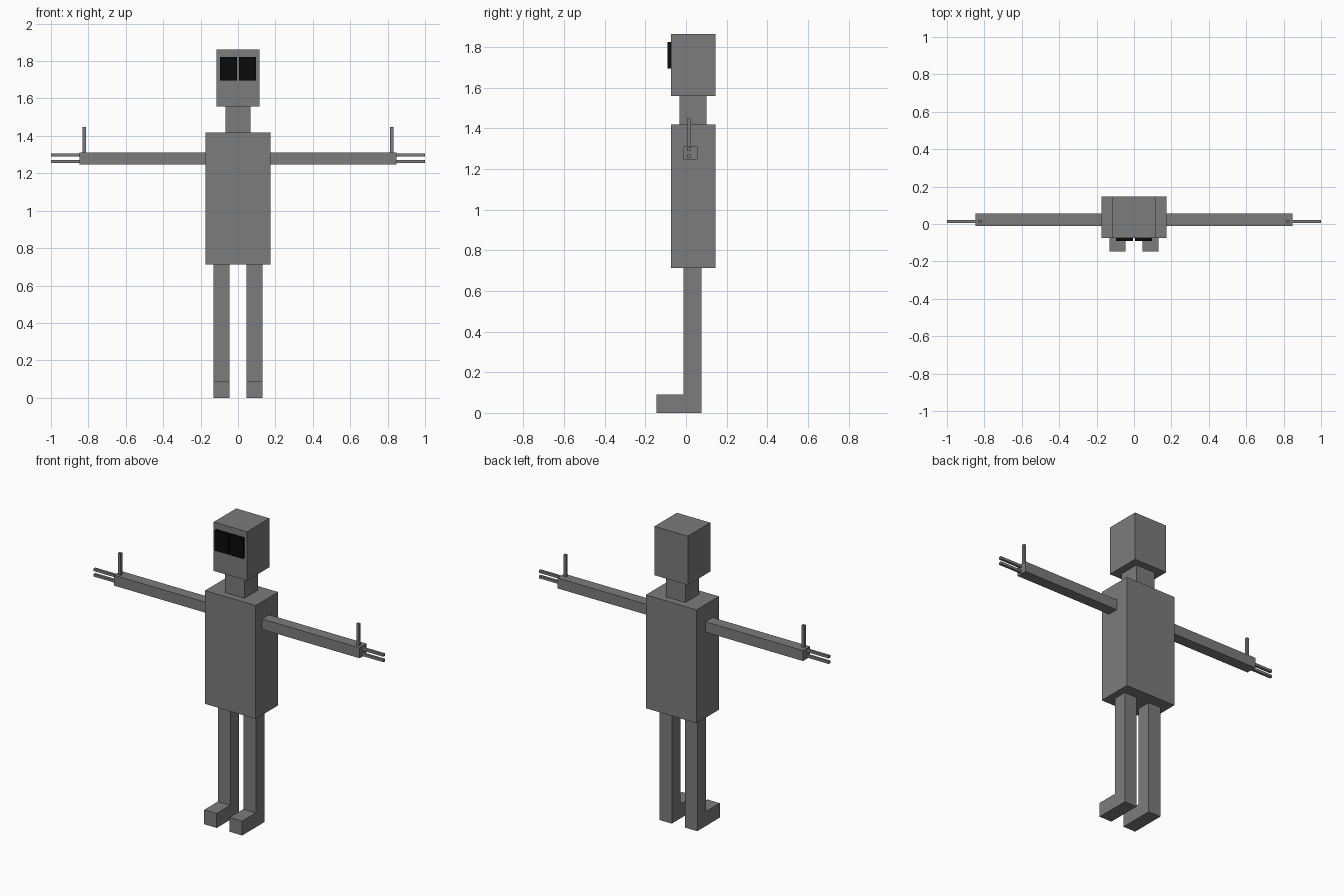
import bpy
import bmesh

if "Cube" in bpy.data.objects:
    bpy.data.objects.remove(bpy.data.objects["Cube"])


def material(name, rgb):
    m = bpy.data.materials.new(name)
    m.diffuse_color = (*rgb, 1.0)
    m.use_nodes = True
    m.node_tree.nodes["Principled BSDF"].inputs["Base Color"].default_value = m.diffuse_color
    return m


GREY = material("grey", (0.2, 0.2, 0.2))
BLACK = material("black", (0.003, 0.003, 0.003))


def extrude_x(name, profile, x0, x1, mat=GREY):
    """Extrude a (y, z) outline along x."""
    bm = bmesh.new()
    face = bm.faces.new([bm.verts.new((x0, y, z)) for y, z in profile])
    ext = bmesh.ops.extrude_face_region(bm, geom=[face])
    moved = [v for v in ext["geom"] if isinstance(v, bmesh.types.BMVert)]
    bmesh.ops.translate(bm, verts=moved, vec=(x1 - x0, 0, 0))
    bmesh.ops.recalc_face_normals(bm, faces=bm.faces)
    mesh = bpy.data.meshes.new(name)
    bm.to_mesh(mesh)
    bm.free()
    mesh.materials.append(mat)
    obj = bpy.data.objects.new(name, mesh)
    bpy.context.collection.objects.link(obj)
    return obj


def box(name, x, y, z, mat=GREY):
    profile = [(y[0], z[0]), (y[1], z[0]), (y[1], z[1]), (y[0], z[1])]
    return extrude_x(name, profile, x[0], x[1], mat)


# Body column
box("torso", (-0.175, 0.175), (-0.075, 0.146), (0.712, 1.419))
box("neck", (-0.067, 0.067), (-0.032, 0.101), (1.419, 1.558))
box("head", (-0.115, 0.115), (-0.075, 0.146), (1.558, 1.863))

# L-shaped outline of leg and foot
LEG = [(-0.146, 0), (0.076, 0), (0.076, 0.712),
       (-0.012, 0.712), (-0.012, 0.09), (-0.146, 0.09)]

for side, s in (("left", 1), ("right", -1)):
    def span(a, b):
        return tuple(sorted((s * a, s * b)))

    extrude_x(side + "_leg", LEG, *span(0.045, 0.131))
    box(side + "_eye", span(0.005, 0.097), (-0.091, -0.075), (1.695, 1.823), BLACK)
    box(side + "_arm", span(0.175, 0.848), (-0.012, 0.057), (1.246, 1.311))
    # Two fingers reach outwards, the thumb points up
    for label, z in (("upper", 1.297), ("lower", 1.263)):
        box(f"{side}_{label}_finger", span(0.848, 1.0), (0.006, 0.022), (z - 0.008, z + 0.008))
    box(side + "_thumb", span(0.814, 0.831), (0.006, 0.022), (1.311, 1.448))
